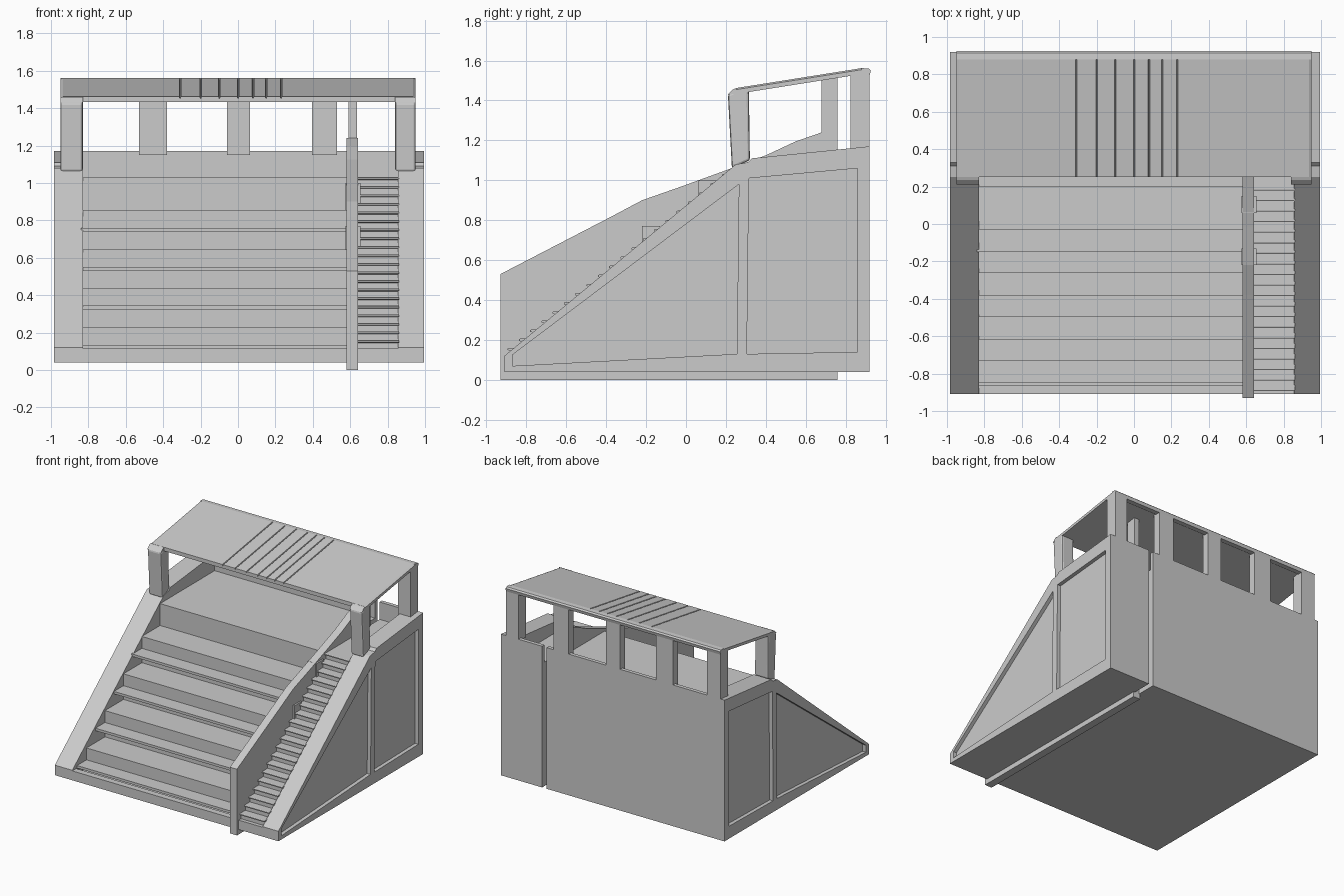
import bpy, bmesh
from mathutils import Vector

if "Cube" in bpy.data.objects:
    bpy.data.objects.remove(bpy.data.objects["Cube"])


def prism(name, pts, offset, bevel=0.0):
    """Extrude a planar outline of 3D points by an offset vector."""
    bm = bmesh.new()
    face = bm.faces.new([bm.verts.new(p) for p in pts])
    res = bmesh.ops.extrude_face_region(bm, geom=[face])
    verts = [v for v in res["geom"] if isinstance(v, bmesh.types.BMVert)]
    bmesh.ops.translate(bm, verts=verts, vec=Vector(offset))
    bmesh.ops.recalc_face_normals(bm, faces=bm.faces)
    me = bpy.data.meshes.new(name)
    bm.to_mesh(me)
    bm.free()
    ob = bpy.data.objects.new(name, me)
    bpy.context.collection.objects.link(ob)
    if bevel:
        m = ob.modifiers.new("bevel", "BEVEL")
        m.width, m.segments = bevel, 2
    return ob


def side(name, yz, x0, x1, bevel=0.0):
    """Side-view outline (y, z) extruded from x0 to x1."""
    return prism(name, [(x0, y, z) for y, z in yz], (x1 - x0, 0, 0), bevel)


def box(name, x0, x1, y0, y1, z0, z1, bevel=0.0):
    return side(name, [(y0, z0), (y1, z0), (y1, z1), (y0, z1)], x0, x1, bevel)


def cut(ob, cutters):
    for c in cutters:
        m = ob.modifiers.new("cut", "BOOLEAN")
        m.operation, m.object, m.solver = "DIFFERENCE", c, "EXACT"
    bpy.context.view_layer.update()
    dg = bpy.context.evaluated_depsgraph_get()
    me = bpy.data.meshes.new_from_object(ob.evaluated_get(dg))
    ob.modifiers.clear()
    ob.data = me
    for c in cutters:
        bpy.data.objects.remove(c)


# Side walls with two recessed panels each
wall = [(-0.91, 0.04), (0.92, 0.04), (0.92, 1.17), (0.33, 1.11),
        (0.31, 1.09), (0.25, 1.08), (-0.91, 0.12)]
panels = [[(-0.87, 0.07), (0.255, 0.13), (0.265, 0.98), (-0.87, 0.125)],
          [(0.305, 0.13), (0.86, 0.14), (0.86, 1.06), (0.315, 1.01)]]
for name, inner, outer, s in (("left_wall", -0.83, -0.985, -1),
                              ("right_wall", 0.855, 0.995, 1)):
    ob = side(name, wall, inner, outer)
    cut(ob, [side("panel_cutter", p, outer - 0.03 * s, outer + 0.05 * s) for p in panels])

# Main tiers and upper platform
levels = [(-0.73, 0.23), (-0.497, 0.44), (-0.263, 0.645), (-0.03, 0.855), (0.2, 1.03)]
tiers = [(-0.91, 0.04), (-0.91, 0.115), (-0.86, 0.115), (-0.86, 0.07)]
z_prev = 0.07
for y, z in levels:
    tiers += [(y, z_prev), (y, z)]
    z_prev = z
tiers += [(0.89, 1.03), (0.89, 1.17), (0.92, 1.17), (0.92, 0.04)]
side("seating_tiers", tiers, -0.83, 0.59)

# Bench boards on each riser
for i, (y, z) in enumerate(levels[:4]):
    box(f"bench_board_{i + 1}", -0.84, 0.585, y - 0.12, y + 0.005, z - 0.115, z - 0.095)

# Narrow staircase on the right with overhanging treads
n, y0, z0, dy, dz = 20, -0.88, 0.115, 0.0565, 0.0458
stair = [(-0.91, 0.04), (-0.91, z0)]
for i in range(n):
    y, z = y0 + i * dy, z0 + i * dz
    stair += [(y, z), (y, z + dz - 0.015), (y - 0.014, z + dz - 0.011),
              (y - 0.014, z + dz - 0.003), (y - 0.008, z + dz)]
stair += [(0.89, z0 + n * dz), (0.89, 1.17), (0.92, 1.17), (0.92, 0.04)]
side("narrow_staircase", stair, 0.63, 0.86)

# Divider between seating and staircase, with its tall post
side("divider", [(-0.93, 0), (0.76, 0), (0.76, 1.24), (0.68, 1.24), (0.55, 1.195), (0.4, 1.125),
                 (0.2, 1.05), (-0.02, 0.97), (-0.22, 0.9), (-0.38, 0.815), (-0.93, 0.53)],
     0.58, 0.642)
box("divider_post", 0.59, 0.635, 0.68, 0.76, 1.1, 1.52)
for y, z in ((-0.22, 0.72), (0.06, 0.95)):
    box("divider_batten", 0.575, 0.655, y, y + 0.09, z - 0.17, z + 0.05)

# Front roof posts
post = [(0.23, 1.06), (0.32, 1.1), (0.315, 1.46), (0.25, 1.45), (0.21, 1.43)]
for name, x0, x1 in (("front_post_left", -0.95, -0.83), ("front_post_right", 0.84, 0.95)):
    side(name, post, x0, x1, 0.012)

# Rear roof posts
for i, (x0, x1) in enumerate([(-0.95, -0.83), (-0.53, -0.38), (-0.06, 0.065),
                              (0.395, 0.53), (0.84, 0.95)]):
    box(f"rear_post_{i + 1}", x0, x1, 0.825 if i in (0, 4) else 0.86, 0.92, 1.15, 1.535)

# Sloping roof, with shallow stepped ribs across the middle
base = 1.462
edge = [(-0.95, base - 0.03), (0.95, base - 0.03), (0.95, base - 0.008), (0.935, base)]
for x in (0.23, 0.15, 0.08, 0.0, -0.1, -0.2, -0.31):
    edge += [(x + 0.005, base), (x, base - 0.012), (x - 0.004, base)]
edge += [(-0.935, base), (-0.95, base - 0.008)]
prism("roof", [(x, 0.25, z) for x, z in edge], (0, 0.63, 0.1))
side("roof_rear_edge", [(0.88, 1.525), (0.92, 1.525), (0.926, 1.55), (0.915, 1.56), (0.88, 1.562)],
     -0.95, 0.95)
side("roof_front_edge", [(0.21, 1.43), (0.25, 1.432), (0.25, 1.461), (0.235, 1.455)], -0.95, -0.83)
side("roof_front_edge", [(0.21, 1.43), (0.25, 1.432), (0.25, 1.461), (0.235, 1.455)], 0.84, 0.95)
